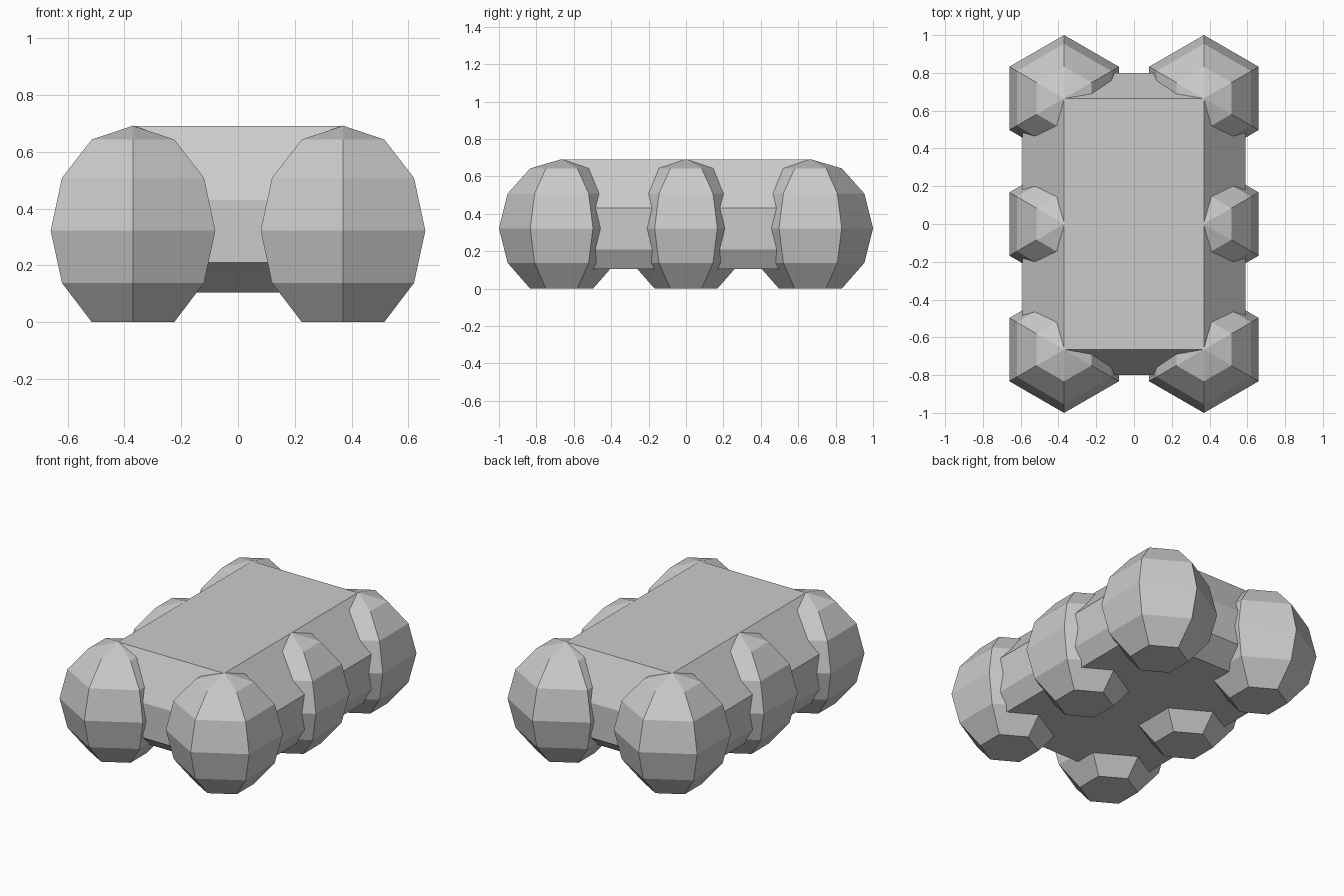
import bpy, bmesh, math

if "Cube" in bpy.data.objects:
    bpy.data.objects.remove(bpy.data.objects["Cube"])

grey = bpy.data.materials.new("light_grey")
grey.diffuse_color = (0.6, 0.6, 0.6, 1)
grey.use_nodes = True
grey.node_tree.nodes["Principled BSDF"].inputs["Base Color"].default_value = grey.diffuse_color


def loft(name, rings, location=(0, 0, 0), apex=None):
    """Join closed rings from bottom to top, ending in a cap or a point."""
    bm = bmesh.new()
    loops = [[bm.verts.new(p) for p in ring] for ring in rings]
    n = len(loops[0])
    for low, high in zip(loops, loops[1:]):
        for i in range(n):
            j = (i + 1) % n
            bm.faces.new((low[i], low[j], high[j], high[i]))
    bm.faces.new(loops[0][::-1])
    if apex is None:
        bm.faces.new(loops[-1])
    else:
        tip = bm.verts.new(apex)
        for i in range(n):
            bm.faces.new((loops[-1][i], loops[-1][(i + 1) % n], tip))
    bmesh.ops.recalc_face_normals(bm, faces=bm.faces[:])
    mesh = bpy.data.meshes.new(name)
    bm.to_mesh(mesh)
    bm.free()
    mesh.materials.append(grey)
    obj = bpy.data.objects.new(name, mesh)
    obj.location = location
    bpy.context.collection.objects.link(obj)
    return obj


def rectangle(hx, hy, z):
    return [(-hx, -hy, z), (hx, -hy, z), (hx, hy, z), (-hx, hy, z)]


def hexagon(r, z):
    angles = [math.pi / 2 + i * math.pi / 3 for i in range(6)]
    return [(r * math.cos(a), r * math.sin(a), z) for a in angles]


# Central body with sloped shoulders and a chamfered underside
loft("body", [rectangle(0.53, 0.67, 0.105), rectangle(0.59, 0.80, 0.21),
              rectangle(0.59, 0.80, 0.43), rectangle(0.37, 0.665, 0.69)])

# Six rounded hexagonal pods, three along each side
profile = [(0.168, 0.0), (0.289, 0.138), (0.335, 0.322), (0.289, 0.508), (0.168, 0.643)]
for side, x in (("left", -0.37), ("right", 0.37)):
    for place, y in (("front", -0.665), ("middle", 0), ("back", 0.665)):
        loft(f"{place}_{side}_pod", [hexagon(r, z) for r, z in profile],
             (x, y, 0), (0, 0, 0.692))
